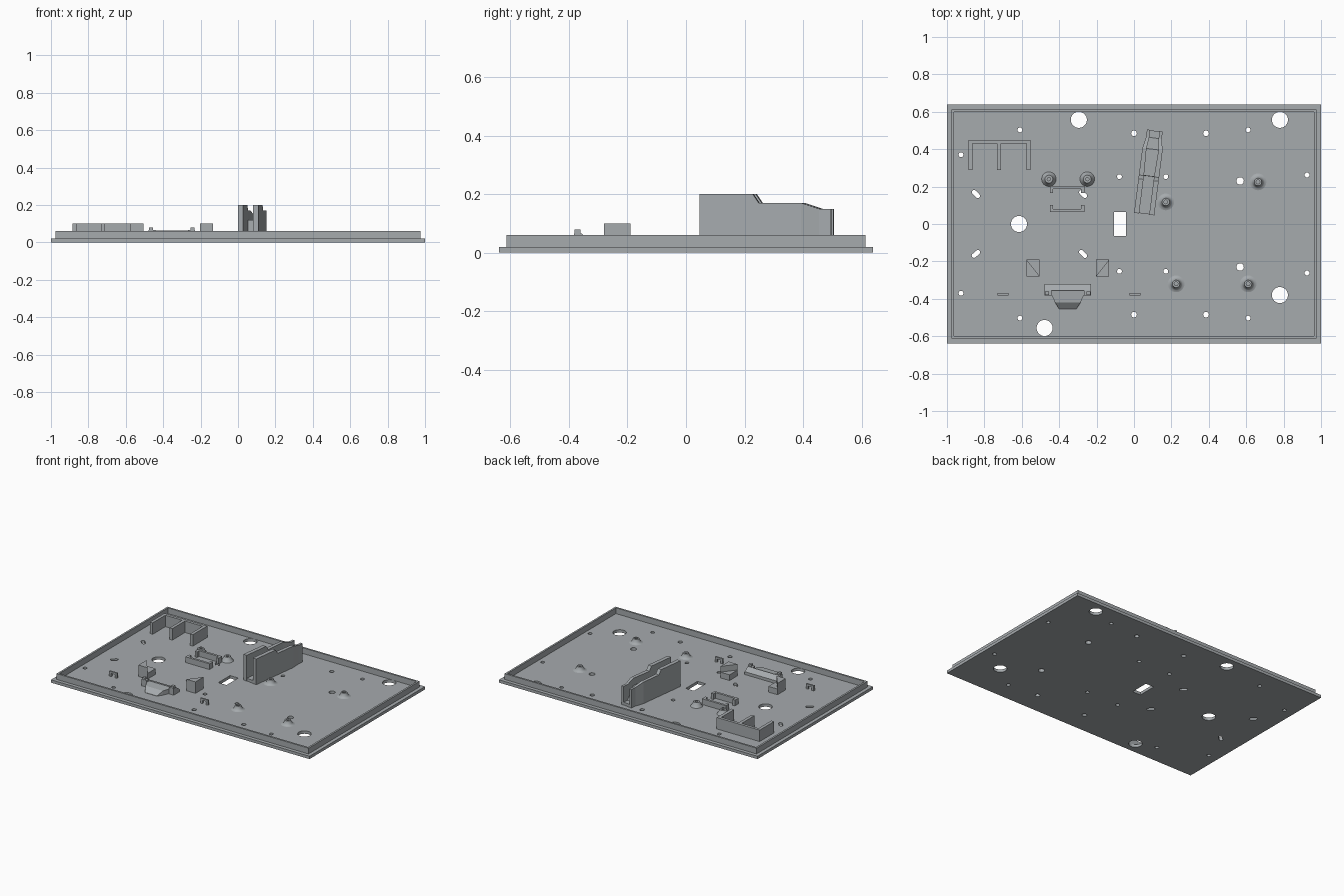
import bpy, bmesh, math

if "Cube" in bpy.data.objects:
    bpy.data.objects.remove(bpy.data.objects["Cube"])

F = 0.02  # floor height inside the tray
grey = bpy.data.materials.new("dark_grey")
grey.diffuse_color = (0.38, 0.405, 0.42, 1)
grey.use_nodes = True
grey.node_tree.nodes["Principled BSDF"].inputs["Base Color"].default_value = grey.diffuse_color


def make(name, bm):
    bmesh.ops.recalc_face_normals(bm, faces=bm.faces[:])
    me = bpy.data.meshes.new(name)
    bm.to_mesh(me)
    bm.free()
    me.materials.append(grey)
    ob = bpy.data.objects.new(name, me)
    bpy.context.collection.objects.link(ob)
    return ob


def loft(bm, rings):
    """Skin closed rings of equal length and cap both ends."""
    rs = [[bm.verts.new(p) for p in r] for r in rings]
    n = len(rs[0])
    for a, b in zip(rs, rs[1:]):
        for i in range(n):
            bm.faces.new((a[i], a[(i + 1) % n], b[(i + 1) % n], b[i]))
    bm.faces.new(rs[0])
    bm.faces.new(rs[-1][::-1])


def prism(bm, pts, z0, z1):
    loft(bm, [[(x, y, z) for x, y in pts] for z in (z0, z1)])


def rect(x0, x1, y0, y1):
    return [(x0, y0), (x1, y0), (x1, y1), (x0, y1)]


def circle(x, y, r, n=24):
    return [(x + r * math.cos(2 * math.pi * i / n), y + r * math.sin(2 * math.pi * i / n)) for i in range(n)]


def slot(x, y, ang, half=0.014, r=0.012):
    pts = []
    for i in range(16):
        a = -math.pi / 2 + math.pi * (i % 8) / 7 + (math.pi if i > 7 else 0)
        d = half if i < 8 else -half
        v = (d + r * math.cos(a), r * math.sin(a))
        pts.append((x + v[0] * math.cos(ang) - v[1] * math.sin(ang),
                    y + v[0] * math.sin(ang) + v[1] * math.cos(ang)))
    return pts


def boxes(name, items):
    bm = bmesh.new()
    for x0, x1, y0, y1, z0, z1 in items:
        prism(bm, rect(x0, x1, y0, y1), z0, z1)
    return make(name, bm)


# stepped base plate with rim
bm = bmesh.new()
steps = [(0, 0), (0, F), (.025, F), (.025, .06), (.038, .06), (.038, F)]
loft(bm, [[(x, y, z) for x, y in rect(-1 + d, 1 - d, -.638 + d, .638 - d)] for d, z in steps])
plate = make("base_plate", bm)

# through holes
bm = bmesh.new()
outlines = [rect(-.107, -.043, -.065, .065)]
for x, y in [(-.295, .557), (.78, .557), (-.615, 0), (.78, -.38), (-.478, -.556)]:
    outlines.append(circle(x, y, .043, 32))
for s in (1, -1):
    for x, y, r in [(-.61, .503, .013), (0, .485, .015), (.385, .485, .015), (.61, .503, .013),
                    (-.925, .37, .013), (-.078, .253, .013), (.17, .253, .013),
                    (.925, .262, .013), (.567, .23, .02)]:
        outlines.append(circle(x, s * y, r, 20))
for x, y, a in [(-.845, .16, -45), (-.845, -.16, 40), (-.272, .16, -45), (-.272, -.16, -45)]:
    outlines.append(slot(x, y, math.radians(a)))
for o in outlines:
    prism(bm, o, -.05, .05)
cutter = make("hole_cutter", bm)
mod = plate.modifiers.new("holes", 'BOOLEAN')
mod.operation, mod.solver, mod.object = 'DIFFERENCE', 'EXACT', cutter
bpy.context.view_layer.objects.active = plate
bpy.ops.object.modifier_apply(modifier="holes")
bpy.data.objects.remove(cutter)


# flared hollow screw posts
def post(name, x, y, prof):
    bm = bmesh.new()
    loft(bm, [[(px, py, z) for px, py in circle(x, y, r)] for r, z in prof])
    ob = make(name, bm)
    bpy.context.view_layer.objects.active = ob
    ob.select_set(True)
    bpy.ops.object.shade_smooth_by_angle(angle=math.radians(35))
    ob.select_set(False)


small = [(.045, F), (.034, .023), (.028, .03), (.022, .042), (.02, .05), (.01, .05), (.01, .03)]
large = [(.039, F), (.034, .027), (.027, .038), (.021, .052), (.009, .052), (.009, .03)]
for i, (x, y) in enumerate([(.663, .225), (.17, .118), (.225, -.32), (.61, -.32)]):
    post(f"screw_post_{i}", x, y, small)
for i, x in enumerate((-.455, -.25)):
    post(f"large_post_{i}", x, .24, large)

# three-pronged comb wall
boxes("comb_wall", [(-.885, -.553, .43, .45, F, .1)] +
      [(x, x + .022, .29, .435, F, .1) for x in (-.885, -.733, -.575)])

# facing pair of bracket rails with end lips
rails = []
for y0, y1, l0, l1 in [(.187, .203, .165, .203), (.063, .079, .063, .102)]:
    rails += [(-.45, -.265, y0, y1, F, .06), (-.45, -.432, l0, l1, F, .06), (-.283, -.265, l0, l1, F, .06)]
boxes("bracket_rails", rails)

# triangular corner blocks, mirrored about x = -0.354
for side, s in (("left", -1), ("right", 1)):
    X = lambda d: -.354 + s * d
    bm = bmesh.new()
    prism(bm, [(X(.15), -.28), (X(.221), -.28), (X(.221), -.19)], F, .1)
    prism(bm, [(X(.15), -.28), (X(.221), -.19), (X(.15), -.19)], F, .06)
    make(f"corner_block_{side}", bm)

# small wire arches
for side, x in (("left", -.70), ("right", .005)):
    boxes(f"wire_arch_{side}", [(x - .03, x - .014, -.381, -.369, F, .05), (x + .014, x + .03, -.381, -.369, F, .05),
                                (x - .03, x + .03, -.381, -.369, .042, .055)])

# front ramp clip: sloped cross bar, end nubs and tapering tongue
boxes("ramp_clip_ends", [(-.478, -.44, -.382, -.355, F, .066), (-.268, -.23, -.382, -.355, F, .066),
                         (-.475, -.455, -.38, -.36, .06, .08), (-.253, -.233, -.38, -.36, .06, .08)])
bm = bmesh.new()
loft(bm, [[(x, -.355, F), (x, -.32, F), (x, -.32, .04), (x, -.355, .064)] for x in (-.478, -.23)])
make("ramp_clip_bar", bm)
bm = bmesh.new()
loft(bm, [[(-.354 - w, y, F), (-.354 + w, y, F), (-.354 + w, y, z), (-.354 - w, y, z)]
          for y, w, z in [(-.35, .1, .055), (-.42, .068, .05), (-.455, .046, .022)]])
make("ramp_clip_tongue", bm)

# tall tilted channel: two side walls that step down and narrow (y, half width, top, thickness)
path = [(.053, .054, .2, .027), (.235, .054, .2, .027), (.255, .054, .17, .027),
        (.40, .054, .17, .022), (.46, .042, .15, .017), (.50, .042, .15, .017)]


def mid(y):
    return .054 + (y - .05) * .128


for side, s in (("left", -1), ("right", 1)):
    bm = bmesh.new()
    rings = []
    for y, w, z, t in path:
        a, b = mid(y) + s * w, mid(y) + s * (w - t)
        ka, kb = -.128 * s * w, -.128 * s * (w - t)
        rings.append([(a, y + ka, F), (b, y + kb, F), (b, y + kb, z), (a, y + ka, z)])
    loft(bm, rings)
    make(f"channel_wall_{side}", bm)

# floor inside the channel, sloping down near the far end
bm = bmesh.new()
loft(bm, [[(mid(y) - w, y + .128 * w, F), (mid(y) + w, y - .128 * w, F),
           (mid(y) + w, y - .128 * w, z), (mid(y) - w, y + .128 * w, z)]
          for y, w, z in [(.055, .028, .04), (.255, .028, .04), (.256, .028, .12),
                          (.40, .033, .12), (.46, .026, .04), (.498, .026, .04)]])
make("channel_floor", bm)
